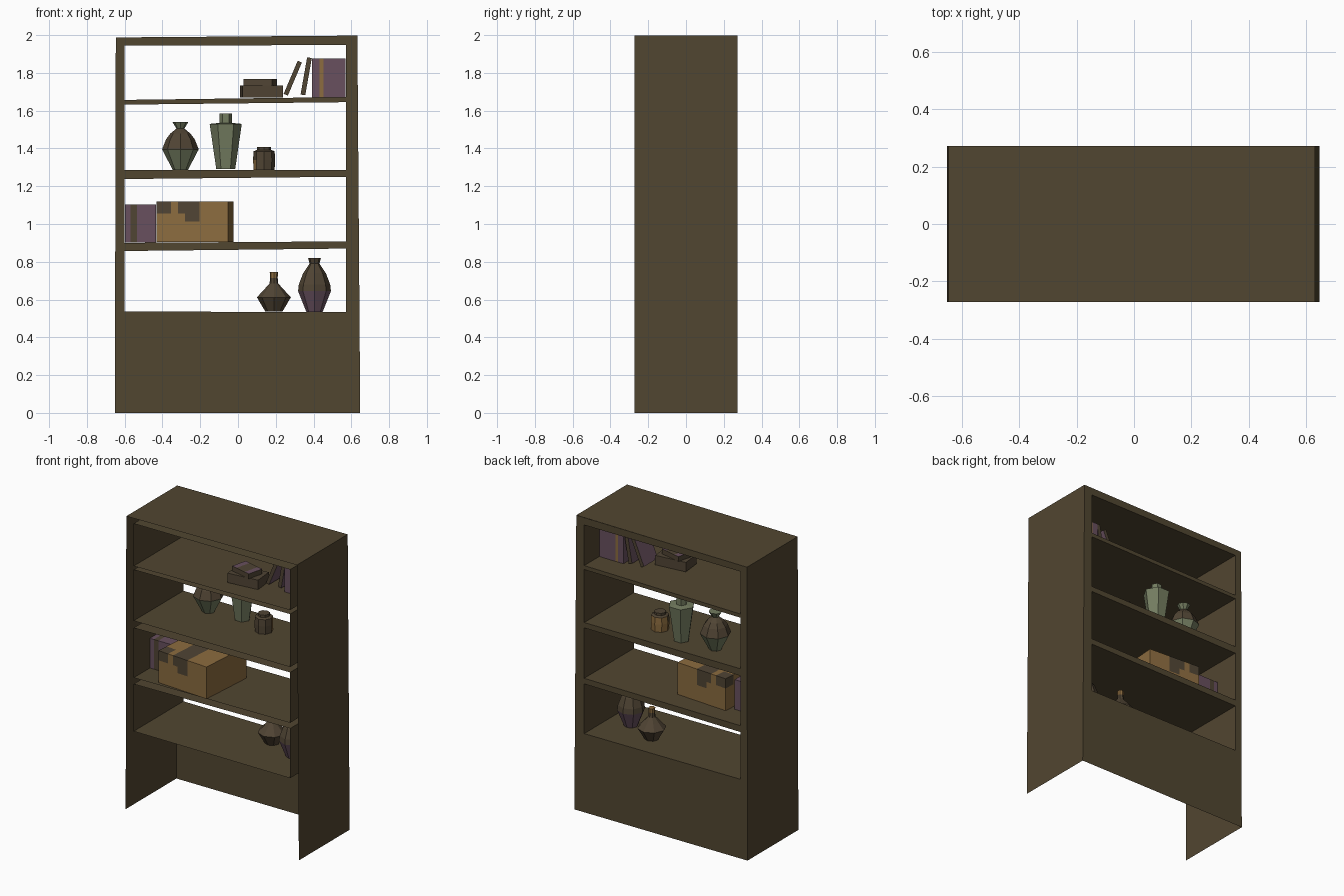
import bpy, bmesh, math
from mathutils import Matrix, Vector

if "Cube" in bpy.data.objects:
    bpy.data.objects.remove(bpy.data.objects["Cube"])


def mat(name, rgb):
    m = bpy.data.materials.new(name)
    m.diffuse_color = (*rgb, 1)
    m.use_nodes = True
    m.node_tree.nodes["Principled BSDF"].inputs["Base Color"].default_value = m.diffuse_color
    return m


WOOD = mat("dark_wood", (0.083, 0.061, 0.030))
BROWN = mat("clay_brown", (0.080, 0.058, 0.034))
GREEN = mat("sage_green", (0.175, 0.205, 0.118))
PURPLE = mat("dusty_purple", (0.138, 0.080, 0.112))
TAN = mat("ochre_tan", (0.262, 0.150, 0.050))


def finish(bm, name, mats, rule=None, matrix=None):
    """Turn a bmesh into an object; rule(centre, normal) picks the material slot."""
    bm.normal_update()
    if rule:
        for f in bm.faces:
            f.material_index = rule(f.calc_center_median(), f.normal)
    if matrix:
        bm.transform(matrix)
    me = bpy.data.meshes.new(name)
    bm.to_mesh(me)
    bm.free()
    for m in mats:
        me.materials.append(m)
    ob = bpy.data.objects.new(name, me)
    bpy.context.collection.objects.link(ob)
    return ob


def quad(bm, *pts):
    bm.faces.new([bm.verts.new(p) for p in pts])


def box(name, centre, size, mats, rot=0, tilt=0, rule=None, cuts=0):
    bm = bmesh.new()
    bmesh.ops.create_cube(bm, size=1)
    if cuts:
        bmesh.ops.subdivide_edges(bm, edges=bm.edges[:], cuts=cuts, use_grid_fill=True)
    m = (Matrix.Translation(centre) @ Matrix.Rotation(math.radians(rot), 4, 'Z')
         @ Matrix.Rotation(math.radians(tilt), 4, 'Y') @ Matrix.Diagonal((*size, 1)))
    return finish(bm, name, mats, rule, m)


def lathe(name, x, y, profile, mats, rule=None, sides=8, turn=0.0):
    """Low-poly pot from (radius, z) pairs, capped at both ends."""
    bm = bmesh.new()
    rings = []
    for r, z in profile:
        ang = [turn + 2 * math.pi * i / sides for i in range(sides)]
        rings.append([bm.verts.new((r * math.cos(a), r * math.sin(a), z)) for a in ang])
    for a, b in zip(rings, rings[1:]):
        for i in range(sides):
            j = (i + 1) % sides
            bm.faces.new((a[i], a[j], b[j], b[i]))
    bm.faces.new(rings[0][::-1])
    bm.faces.new(rings[-1])
    return finish(bm, name, mats, rule, Matrix.Translation((x, y, 0)))


# --- case: thin outer shell, open at the front and bottom ---
F, B, IN = -0.272, 0.272, -0.26
XL, XR = -0.60, 0.573                      # compartment sides
TL, TR = (-0.647, 1.987), (0.632, 1.998)   # top corners
BL, BR = (-0.652, 0.0), (0.647, 0.0)       # bottom corners


def at(p, y):
    return (p[0], y, p[1])


bm = bmesh.new()
quad(bm, at(TL, F), at(TR, F), at(TR, B), at(TL, B))
quad(bm, at(BL, B), at(BL, F), at(TL, F), at(TL, B))
quad(bm, at(BR, F), at(BR, B), at(TR, B), at(TR, F))
finish(bm, "case_shell", [WOOD])

# compartments: (floor left, floor right, ceiling left, ceiling right)
cells = [(0.537, 0.533, 0.857, 0.870), (0.900, 0.908, 1.238, 1.250),
         (1.286, 1.286, 1.632, 1.645), (1.657, 1.672, 1.945, 1.947)]
bm = bmesh.new()
for fl, fr, cl, cr in cells:
    loop = [(XL, fl), (XR, fr), (XR, cr), (XL, cl)]
    for a, b in zip(loop, loop[1:] + loop[:1]):
        quad(bm, at(a, IN), at(b, IN), at(b, B), at(a, B))
finish(bm, "shelf_compartments", [WOOD])

# back frame: stiles, rails between openings, tall base panel
bm = bmesh.new()
quad(bm, at(BL, B), at(TL, B), at((XL, 1.988), B), at((XL, 0), B))
quad(bm, at((XR, 0), B), at((XR, 1.997), B), at(TR, B), at(BR, B))
rails = [(0, 0)] + [c[2:] for c in cells]
tops = [c[:2] for c in cells] + [(1.988, 1.997)]
for (l0, r0), (l1, r1) in zip(rails, tops):
    quad(bm, (XL, B, l0), (XL, B, l1), (XR, B, r1), (XR, B, r0))
finish(bm, "back_frame", [WOOD])

# --- pots ---
lathe("green_brown_vase", -0.305, 0.12,
      [(0.04, 1.286), (0.097, 1.395), (0.075, 1.45), (0.052, 1.48), (0.021, 1.505), (0.042, 1.54)],
      [GREEN, BROWN], lambda c, n: int(1.40 < c.z < 1.495))
lathe("green_faceted_vase", -0.065, 0.14,
      [(0.05, 1.290), (0.085, 1.53), (0.034, 1.535), (0.034, 1.585)], [GREEN], sides=6)
lathe("lidded_jar", 0.138, 0.08,
      [(0.056, 1.287), (0.058, 1.34), (0.056, 1.385), (0.038, 1.392), (0.038, 1.408)],
      [BROWN, TAN], lambda c, n: int(n.y > 0.3 and c.z < 1.37 or n.x < -0.8 and c.z < 1.33))
lathe("squat_bottle", 0.19, 0.095,
      [(0.045, 0.536), (0.09, 0.612), (0.05, 0.655), (0.023, 0.685), (0.02, 0.715), (0.022, 0.745)],
      [BROWN, TAN], lambda c, n: int(c.z > 0.72))
lathe("two_tone_vase", 0.405, 0.01,
      [(0.043, 0.535), (0.087, 0.645), (0.083, 0.68), (0.06, 0.74), (0.026, 0.79), (0.034, 0.82)],
      [BROWN, PURPLE], lambda c, n: int(c.z < 0.65))


# --- storage box with worn brown patches ---
def patches(c, n):
    strap = -0.19 < c.x < 0.12 and c.z > (0.0 if abs(c.x + 0.03) < 0.1 else 0.2)
    corner = c.x < -0.34 and c.z > 0.2 and abs(c.y) > 0.3
    return int(strap or corner)


box("storage_box", (-0.228, -0.055, 1.012), (0.38, 0.39, 0.216), [TAN, BROWN],
    rot=-4, rule=patches, cuts=9)

# --- upright books: (left, right, material) rows ---
low_row = [(-0.598, -0.568, PURPLE), (-0.568, -0.535, BROWN),
           (-0.535, -0.503, PURPLE), (-0.503, -0.435, PURPLE)]
top_row = [(0.392, 0.432, PURPLE), (0.432, 0.452, TAN),
           (0.452, 0.512, PURPLE), (0.512, 0.57, PURPLE)]
for tag, row, y0, y1, z0, z1 in (("low", low_row, -0.09, 0.10, 0.902, 1.103),
                                 ("top", top_row, -0.06, 0.11, 1.671, 1.876)):
    for i, (a, b, m) in enumerate(row):
        box(f"{tag}_upright_book_{i}", ((a + b) / 2, (y0 + y1) / 2, (z0 + z1) / 2),
            (b - a, y1 - y0, z1 - z0), [m])

# leaning books: brown spines, purple covers
spine = lambda c, n: int(abs(n.x) > 0.5)
box("leaning_book_wide", (0.290, 0.03, 1.772), (0.024, 0.15, 0.19), [BROWN, PURPLE], tilt=23, rule=spine)
box("leaning_book_steep", (0.361, 0.03, 1.782), (0.025, 0.15, 0.20), [BROWN, PURPLE], tilt=10, rule=spine)

# stack of flat books
box("flat_book_lower", (0.125, -0.07, 1.702), (0.215, 0.135, 0.064), [BROWN], rot=6)
box("flat_book_upper", (0.118, -0.07, 1.750), (0.155, 0.11, 0.034), [BROWN, PURPLE], rot=-14,
    rule=lambda c, n: int(n.z > 0.5 and abs(c.x) > 0.15), cuts=3)
